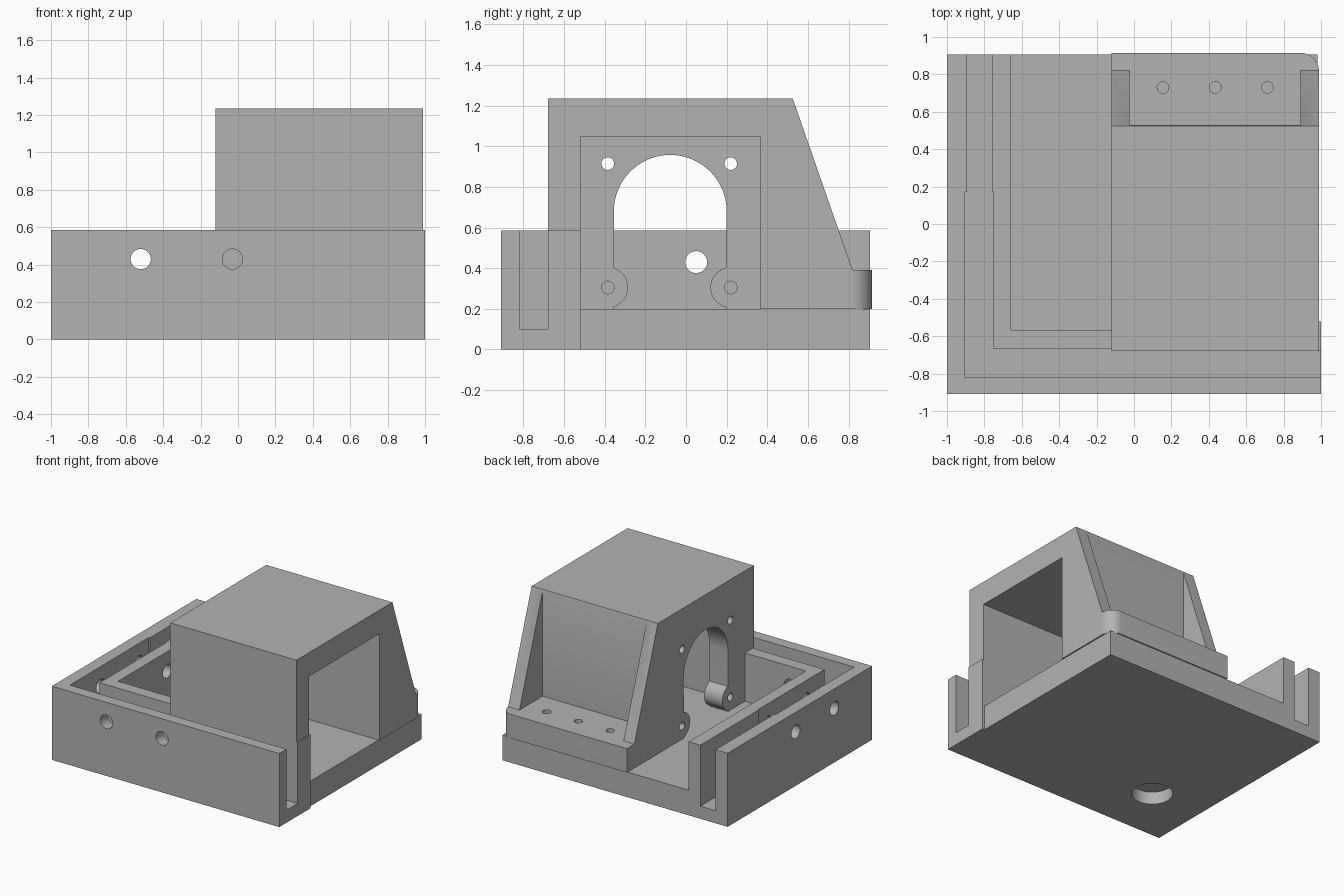
import bpy
import bmesh
from math import sin, cos, radians

cube = bpy.data.objects.get("Cube")
if cube:
    bpy.data.objects.remove(cube, do_unlink=True)

grey = bpy.data.materials.new("plain_grey")
grey.use_nodes = True
grey.diffuse_color = (0.45, 0.45, 0.45, 1)
bsdf = next(n for n in grey.node_tree.nodes if n.type == 'BSDF_PRINCIPLED')
bsdf.inputs["Base Color"].default_value = grey.diffuse_color

PLACE = {'x': lambda a, b, t: (t, a, b),
         'y': lambda a, b, t: (a, t, b),
         'z': lambda a, b, t: (a, b, t)}


def prism(name, outline, axis, lo, hi):
    """Extrude a flat outline along an axis."""
    bm = bmesh.new()
    rings = [[bm.verts.new(PLACE[axis](a, b, t)) for a, b in outline] for t in (lo, hi)]
    bm.faces.new(rings[0])
    bm.faces.new(rings[1])
    n = len(outline)
    for i in range(n):
        j = (i + 1) % n
        bm.faces.new((rings[0][i], rings[0][j], rings[1][j], rings[1][i]))
    bmesh.ops.recalc_face_normals(bm, faces=bm.faces)
    mesh = bpy.data.meshes.new(name)
    bm.to_mesh(mesh)
    bm.free()
    mesh.materials.append(grey)
    ob = bpy.data.objects.new(name, mesh)
    bpy.context.collection.objects.link(ob)
    return ob


def arc(ca, cb, r, start, end, steps=24):
    angles = [radians(start + (end - start) * i / steps) for i in range(steps + 1)]
    return [(ca + r * cos(t), cb + r * sin(t)) for t in angles]


def rect(a0, a1, b0, b1):
    return [(a0, b0), (a1, b0), (a1, b1), (a0, b1)]


def activate(ob):
    bpy.ops.object.select_all(action='DESELECT')
    ob.select_set(True)
    bpy.context.view_layer.objects.active = ob


def cut(ob, outline, axis, lo, hi):
    """Remove a prism from a part."""
    cutter = prism("cutter", outline, axis, lo, hi)
    cutter.hide_render = True
    mod = ob.modifiers.new("cut", 'BOOLEAN')
    mod.operation, mod.solver, mod.object = 'DIFFERENCE', 'EXACT', cutter
    activate(ob)
    bpy.ops.object.modifier_apply(modifier=mod.name)
    bpy.data.objects.remove(cutter, do_unlink=True)


def drill(ob, a, b, r, axis, lo, hi):
    cut(ob, arc(a, b, r, 0, 360, 40)[:-1], axis, lo, hi)


# Base tray: solid block, stepped slightly at its open side
base = prism("base_tray", [(-1, -.91), (1, -.91), (1, -.52), (.98, -.52),
                           (.98, .905), (-1, .905)], 'z', 0, .585)
# Floor pocket
cut(base, [(-.657, -.567), (-.12, -.567), (-.12, -.52), (1.1, -.52),
           (1.1, 1), (-.657, 1)], 'z', .2, .8)
# Deep channel between the outer and inner walls
cut(base, [(-.904, -.82), (1.1, -.82), (1.1, -.68), (-.12, -.68), (-.12, -.665),
           (-.752, -.665), (-.752, .17), (-.76, .17), (-.76, 1),
           (-.894, 1), (-.894, .17), (-.904, .17)], 'z', .1, .8)
# Wall holes and the blind recess underneath
drill(base, -.52, .43, .054, 'y', -1, -.5)
drill(base, -.03, .43, .054, 'y', -1, -.75)
for y in (.05, -.435):
    drill(base, y, .43, .054, 'x', -1.1, -.6)
drill(base, -.55, -.45, .15, 'z', -.1, .1)

# Motor housing: side profile with sloped back and flange
housing = prism("motor_housing", [(-.68, .585), (-.68, 1.236), (.525, 1.236), (.82, .39),
                                  (.915, .39), (.915, .2), (-.52, .2), (-.52, .585)],
                'x', -.12, .99)
# Cavity, open at the side
cut(housing, rect(-.52, .364, .1, 1.047), 'x', .04, 1.1)
# Rear bay between the two gussets
cut(housing, rect(.53, 1, .39, 1.3), 'x', -.025, .89)
# Arched opening with round bosses left at its foot
right_boss = arc(.22, .305, .1, 258, 102)
left_boss = arc(-.385, .305, .1, 72, -72)
cut(housing, [(.2, .1)] + right_boss + arc(-.0775, .68, .2775, 0, 180, 36)
    + left_boss + [(-.355, .1)], 'x', -.3, .1)
# Screw holes of the motor plate
for y in (-.385, .22):
    for z in (.305, .915):
        drill(housing, y, z, .031, 'x', -.3, .1)
# Flange holes and rounded flange corner
for x in (.155, .435, .713):
    drill(housing, x, .73, .031, 'z', .1, .5)
cut(housing, arc(.89, .815, .1, 0, 90, 12) + [(.89, 1), (1.1, 1), (1.1, .815)], 'z', .1, .5)

for ob in (base, housing):
    activate(ob)
    bpy.ops.object.shade_smooth_by_angle(angle=radians(30))
